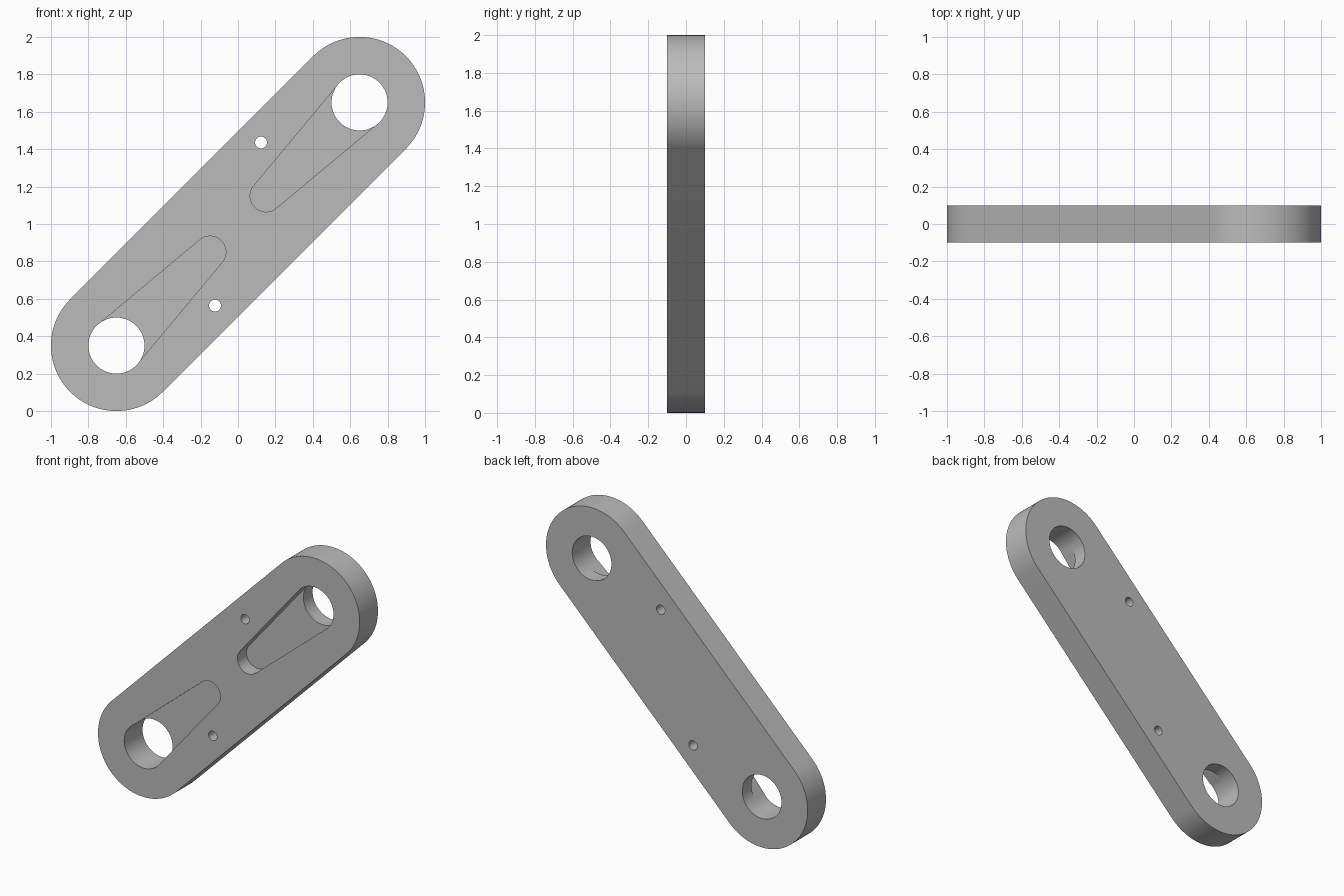
import bpy, bmesh
from math import pi, cos, sin, atan2, asin, hypot

cube = bpy.data.objects.get("Cube")
if cube:
    bpy.data.objects.remove(cube, do_unlink=True)

HALF = 0.1            # half the plate thickness
END = 0.65            # offset of the end centres
MID = 1.0             # height of the plate centre

steel = bpy.data.materials.new("plain grey")
steel.use_nodes = True
grey = (0.5, 0.5, 0.5, 1)
steel.diffuse_color = grey
steel.node_tree.nodes["Principled BSDF"].inputs["Base Color"].default_value = grey


def arc(cx, cz, r, start, end, n):
    return [(cx + r * cos(start + (end - start) * i / n),
             cz + r * sin(start + (end - start) * i / n)) for i in range(n + 1)]


def capsule(a, ra, b, rb, n=48):
    """Outline of two circles joined by their outer tangents."""
    dx, dz = b[0] - a[0], b[1] - a[1]
    t = atan2(dz, dx)
    k = pi / 2 - asin((rb - ra) / hypot(dx, dz)) - pi
    k = pi + k + 2 * asin((rb - ra) / hypot(dx, dz))
    return arc(*b, rb, t - k, t + k, n) + arc(*a, ra, t + k, t + 2 * pi - k, n)


def prism(name, outline, front, back):
    """Extrude an outline in x and z from front to back along y."""
    bm = bmesh.new()
    face = bm.faces.new([bm.verts.new((x, front, z)) for x, z in outline])
    grown = bmesh.ops.extrude_face_region(bm, geom=[face])["geom"]
    moved = [v for v in grown if isinstance(v, bmesh.types.BMVert)]
    bmesh.ops.translate(bm, verts=moved, vec=(0, back - front, 0))
    bmesh.ops.recalc_face_normals(bm, faces=bm.faces)
    mesh = bpy.data.meshes.new(name)
    bm.to_mesh(mesh)
    bm.free()
    mesh.materials.append(steel)
    obj = bpy.data.objects.new(name, mesh)
    bpy.context.collection.objects.link(obj)
    return obj


def circle(x, z, r, n):
    return arc(x, z, r, 0, 2 * pi, n)[:-1]


# Plate with fully rounded ends
plate = prism("link_plate", capsule((-END, MID - END), 0.35, (END, MID + END), 0.35), -HALF, HALF)

# Cutters, repeated by a half turn about the plate centre
cutters = []
for s in (1, -1):
    end = (s * END, MID + s * END)
    tip = (s * 0.15, MID + s * 0.15)
    cutters += [
        prism("pivot_hole_cutter", circle(*end, 0.15, 64), -0.2, 0.2),
        prism("pocket_cutter", capsule(end, 0.149, tip, 0.085, 32), -0.2, 0),
        prism("pin_hole_cutter", circle(s * 0.123, MID + s * 0.436, 0.032, 24), -0.2, 0.2),
    ]

bpy.context.view_layer.objects.active = plate
plate.select_set(True)
for cutter in cutters:
    cutter.hide_render = True
    mod = plate.modifiers.new(cutter.name, "BOOLEAN")
    mod.operation = "DIFFERENCE"
    mod.solver = "EXACT"
    mod.object = cutter
    bpy.ops.object.modifier_apply(modifier=mod.name)
    bpy.data.objects.remove(cutter, do_unlink=True)

bpy.ops.object.shade_smooth_by_angle(angle=pi / 6)
